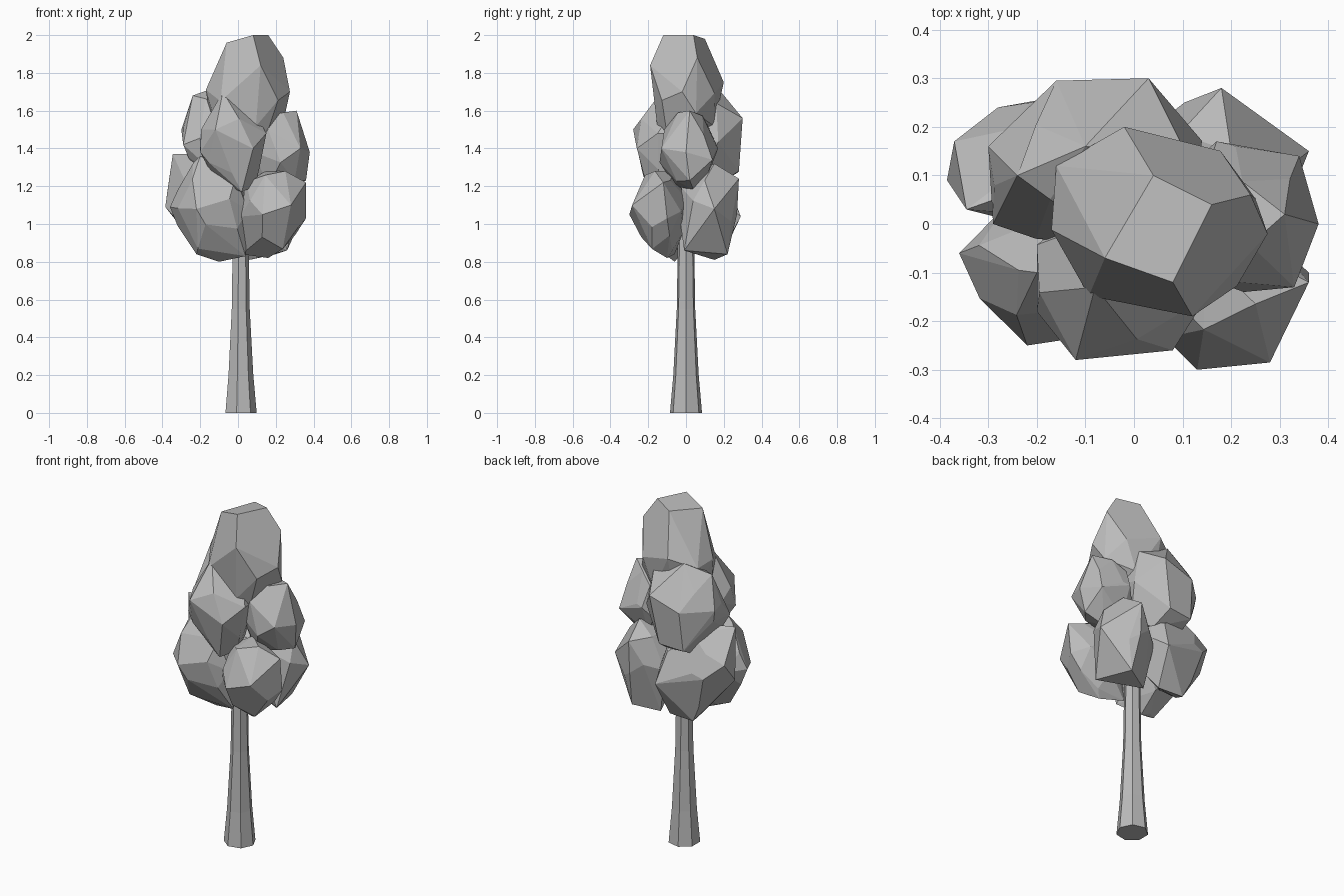
import bpy, bmesh, math, random
from mathutils import Vector

cube = bpy.data.objects.get("Cube")
if cube:
    bpy.data.objects.remove(cube, do_unlink=True)

grey = bpy.data.materials.new("plain grey")
grey.use_nodes = True
color = (0.5, 0.5, 0.5, 1)
grey.diffuse_color = color
grey.node_tree.nodes["Principled BSDF"].inputs["Base Color"].default_value = color


def finish(name, bm):
    bmesh.ops.recalc_face_normals(bm, faces=bm.faces[:])
    mesh = bpy.data.meshes.new(name)
    bm.to_mesh(mesh)
    bm.free()
    mesh.materials.append(grey)
    obj = bpy.data.objects.new(name, mesh)
    bpy.context.collection.objects.link(obj)
    return obj


def foliage(name, low, high, seed, corners, count=20):
    """Faceted clump: hull of jittered points fitted to a box, plus outer corners."""
    rng = random.Random(seed)
    turn = rng.uniform(0, math.tau)
    points = []
    for i in range(count):
        h = 1 - 2 * (i + 0.5) / count
        r = math.sqrt(1 - h * h)
        a = turn + i * math.pi * (3 - math.sqrt(5))
        p = Vector((r * math.cos(a), r * math.sin(a), h))
        p += Vector([rng.uniform(-0.15, 0.15) for _ in range(3)])
        points.append(p.normalized())
    # Fit the points to the given box
    for k in range(3):
        a, b = min(p[k] for p in points), max(p[k] for p in points)
        for p in points:
            p[k] = low[k] + (p[k] - a) / (b - a) * (high[k] - low[k])
    bm = bmesh.new()
    verts = [bm.verts.new(p) for p in points + corners]
    hull = bmesh.ops.convex_hull(bm, input=verts)
    inside = [v for v in hull["geom_interior"] if isinstance(v, bmesh.types.BMVert)]
    bmesh.ops.delete(bm, geom=inside, context="VERTS")
    bmesh.ops.dissolve_limit(bm, angle_limit=math.radians(8),
                             verts=bm.verts[:], edges=bm.edges[:])
    finish(name, bm)


# Trunk: tapered seven-sided column, flared at the foot
SIDES = 7
bm = bmesh.new()
rings = []
for z, r in [(0, 0.087), (0.2, 0.069), (0.55, 0.05), (1.2, 0.04)]:
    rings.append([bm.verts.new((0.012 + r * math.cos(math.tau * i / SIDES),
                                r * math.sin(math.tau * i / SIDES), z))
                  for i in range(SIDES)])
for a, b in zip(rings, rings[1:]):
    for i in range(SIDES):
        j = (i + 1) % SIDES
        bm.faces.new((a[i], a[j], b[j], b[i]))
bm.faces.new(rings[0])
bm.faces.new(rings[-1])
finish("trunk", bm)

# Lower tier of foliage
foliage("lower_front_right_foliage", (-0.32, -0.23, 0.83), (0.05, 0.06, 1.33), 1, [
    Vector((-0.36, -0.06, 1.09)), Vector((-0.22, -0.25, 1.08)),
    Vector((-0.22, -0.1, 0.84)), Vector((0.04, -0.1, 0.83)),
    Vector((-0.1, -0.06, 0.8)), Vector((-0.2, -0.1, 1.36))])
foliage("lower_front_left_foliage", (0.01, -0.27, 0.86), (0.34, 0.0, 1.28), 2, [
    Vector((0.13, -0.3, 1.05)), Vector((0.28, -0.285, 1.1)),
    Vector((0.36, -0.12, 1.22)), Vector((0.36, -0.1, 1.03)),
    Vector((0.02, -0.06, 0.84)), Vector((0.16, -0.1, 0.82))])
foliage("lower_back_left_foliage", (0.0, -0.03, 0.86), (0.33, 0.25, 1.3), 3, [
    Vector((0.36, 0.15, 1.08)), Vector((0.18, 0.28, 1.24)),
    Vector((0.18, 0.27, 1.05)), Vector((0.2, 0.22, 0.84)),
    Vector((0.26, -0.01, 0.86)), Vector((0.06, 0.15, 0.81)),
    Vector((0.2, 0.15, 1.32))])
foliage("lower_back_right_foliage", (-0.33, 0.0, 0.86), (0.03, 0.25, 1.33), 4, [
    Vector((-0.385, 0.09, 1.09)), Vector((-0.345, 0.03, 1.37)),
    Vector((-0.37, 0.17, 1.2)), Vector((-0.28, 0.24, 1.12)),
    Vector((-0.18, 0.19, 0.83)), Vector((-0.02, 0.18, 0.83)),
    Vector((0.0, 0.29, 1.04)), Vector((-0.26, 0.06, 1.37))])

# Middle tier of foliage
foliage("middle_front_foliage", (-0.2, -0.25, 1.22), (0.14, 0.06, 1.65), 5, [
    Vector((-0.12, -0.28, 1.5)), Vector((0.08, -0.26, 1.4)),
    Vector((-0.08, -0.13, 1.7)), Vector((0.15, -0.15, 1.48)),
    Vector((0.02, -0.2, 1.17)), Vector((-0.2, -0.18, 1.38)),
    Vector((0.09, -0.13, 1.2))])
foliage("middle_left_foliage", (0.06, -0.14, 1.18), (0.36, 0.16, 1.59), 6, [
    Vector((0.38, 0.0, 1.38)), Vector((0.31, 0.02, 1.6)),
    Vector((0.36, 0.02, 1.23)), Vector((0.33, -0.13, 1.4)),
    Vector((0.34, 0.14, 1.34)), Vector((0.17, 0.17, 1.4))])
foliage("middle_back_foliage", (-0.29, -0.05, 1.2), (0.14, 0.27, 1.7), 8, [
    Vector((-0.3, 0.16, 1.5)), Vector((-0.29, 0.0, 1.42)),
    Vector((-0.16, 0.295, 1.5)), Vector((0.03, 0.3, 1.56)),
    Vector((-0.02, 0.28, 1.28)), Vector((-0.17, 0.27, 1.27)),
    Vector((-0.24, 0.1, 1.68)), Vector((-0.1, 0.16, 1.73)),
    Vector((0.1, 0.16, 1.64))])

# Crown
foliage("crown_foliage", (-0.17, -0.17, 1.43), (0.25, 0.18, 1.9), 9, [
    Vector((0.16, 0.04, 2.0)), Vector((0.08, -0.12, 2.0)),
    Vector((-0.06, -0.07, 1.96)), Vector((0.04, 0.1, 1.98)),
    Vector((0.275, -0.02, 1.7)), Vector((-0.16, 0.12, 1.7)),
    Vector((0.24, 0.06, 1.88)), Vector((0.12, -0.19, 1.84)),
    Vector((-0.02, 0.2, 1.75)), Vector((0.15, -0.1, 1.47))])
